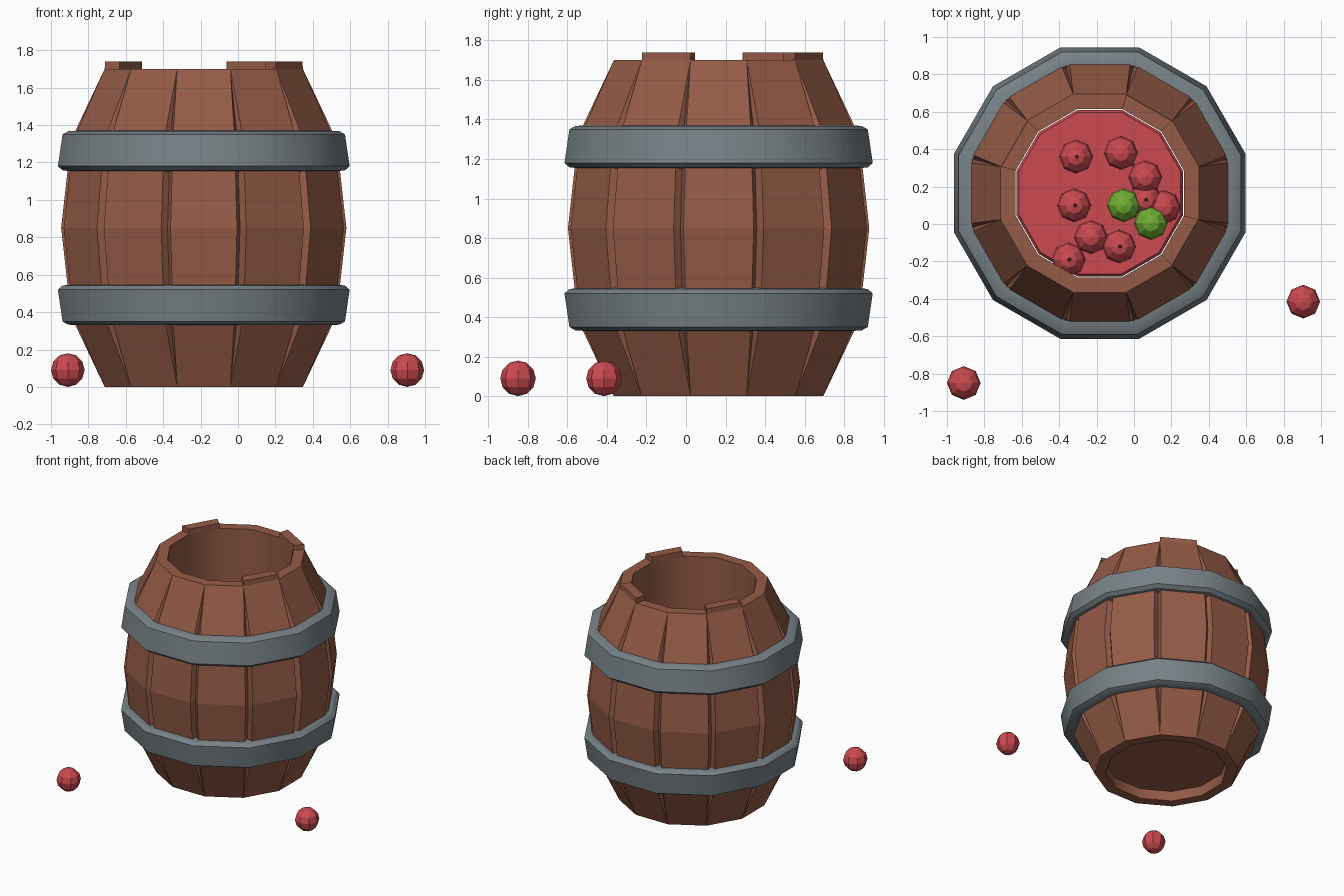
import bpy, bmesh, math
from mathutils import Matrix, Vector

if "Cube" in bpy.data.objects:
    bpy.data.objects.remove(bpy.data.objects["Cube"])

CX, CY = -0.183, 0.165          # barrel axis
N = 12
T = math.tan(math.pi / N)       # half side length per unit of apothem


def material(name, rgb):
    m = bpy.data.materials.new(name)
    m.diffuse_color = (*rgb, 1)
    m.use_nodes = True
    m.node_tree.nodes["Principled BSDF"].inputs["Base Color"].default_value = m.diffuse_color
    return m


WOOD = material("brown wood", (0.30, 0.105, 0.062))
IRON = material("grey iron", (0.185, 0.22, 0.24))
RED = material("red fruit", (0.60, 0.068, 0.08))
GREEN = material("green fruit", (0.16, 0.42, 0.033))
STEM = material("dark stem", (0.03, 0.015, 0.01))


def finish(bm, name, mat, loc, smooth=None):
    bmesh.ops.recalc_face_normals(bm, faces=bm.faces)
    me = bpy.data.meshes.new(name)
    bm.to_mesh(me)
    bm.free()
    me.materials.append(mat)
    ob = bpy.data.objects.new(name, me)
    bpy.context.collection.objects.link(ob)
    ob.location = loc
    if smooth:
        bpy.ops.object.select_all(action='DESELECT')
        ob.select_set(True)
        bpy.context.view_layer.objects.active = ob
        bpy.ops.object.shade_smooth_by_angle(angle=math.radians(smooth))
    return ob


def loft(bm, sections, closed_ring=False, caps=True):
    """Join equal closed sections with quads."""
    rows = [[bm.verts.new(p) for p in s] for s in sections]
    n = len(rows[0])
    pairs = list(zip(rows, rows[1:]))
    if closed_ring:
        pairs.append((rows[-1], rows[0]))
    for a, b in pairs:
        for i in range(n):
            bm.faces.new((a[i], a[(i + 1) % n], b[(i + 1) % n], b[i]))
    if caps and not closed_ring:
        bm.faces.new(rows[0])
        bm.faces.new(rows[-1])


def polygon(apothem, z):
    r = apothem / math.cos(math.pi / N)
    return [Vector((r * math.cos((i + .5) * 2 * math.pi / N),
                    r * math.sin((i + .5) * 2 * math.pi / N), z)) for i in range(N)]


# Staves: (height, apothem, outer width, groove depth)
PROFILE = [(0, .53, .284, .004), (.38, .71, .33, .04), (.85, .7625, .355, .04),
           (1.32, .71, .33, .04), (1.70, .53, .284, .004)]
INNER = 0.45


def stave_section(z, a, w, d):
    m = a - d
    return [Vector((INNER, -INNER * T, z)), Vector((m, -m * T, z)), Vector((a, -w / 2, z)),
            Vector((a, w / 2, z)), Vector((m, m * T, z)), Vector((INNER, INNER * T, z))]


for k in range(N):
    rows = list(PROFILE)
    if k in (2, 5, 11):                       # three longer staves
        rows.append((1.74, .527, .284, .004))
    bm = bmesh.new()
    loft(bm, [stave_section(*r) for r in rows])
    bm.transform(Matrix.Rotation(k * 2 * math.pi / N, 4, 'Z'))
    finish(bm, f"stave_{k + 1}", WOOD, (CX, CY, 0))

# Smooth inner wall
bm = bmesh.new()
loft(bm, [polygon(.446, .002), polygon(.446, 1.698)], caps=False)
bmesh.ops.reverse_faces(bm, faces=bm.faces)
finish(bm, "inner_wall", WOOD, (CX, CY, 0), 40)

# Iron hoops, the lower one mirrored about the middle
HOOP = [(.68, 1.37), (.725, 1.367), (.755, 1.35), (.78, 1.18), (.755, 1.158), (.68, 1.15)]
for name, flip in (("upper_hoop", False), ("lower_hoop", True)):
    bm = bmesh.new()
    loft(bm, [polygon(a, 1.70 - z if flip else z) for a, z in HOOP], closed_ring=True)
    finish(bm, name, IRON, (CX, CY, 0), 35)

# Barrel floor and the fill under the fruit
for name, z, mat in (("barrel_floor", .08, WOOD), ("fruit_fill", 1.08, RED)):
    bm = bmesh.new()
    loft(bm, [polygon(.445, z), polygon(.432, z + .02)])
    finish(bm, name, mat, (CX, CY, 0))


# Fruit: x, y, z, material, has stem
def fruit(name, x, y, z, mat, stem):
    bm = bmesh.new()
    bmesh.ops.create_uvsphere(bm, u_segments=8, v_segments=6, radius=.09)
    finish(bm, name, mat, (x, y, z))
    if stem:
        bm = bmesh.new()
        bmesh.ops.create_cone(bm, cap_ends=True, segments=6, radius1=.011, radius2=.011, depth=.02)
        finish(bm, name + "_stem", STEM, (x + .005, y, z + .09))


Z = 1.13
FRUITS = [(-.31, .36, Z, RED, True), (-.07, .38, Z, RED, False), (.06, .25, Z, RED, False),
          (-.32, .10, Z, RED, True), (.06, .13, Z - .02, RED, True), (.16, .09, Z - .02, RED, False),
          (-.23, -.07, Z, RED, False), (-.35, -.19, Z - .02, RED, True), (-.08, -.12, Z, RED, True),
          (-.055, .10, Z + .03, GREEN, False), (.09, .005, Z + .03, GREEN, False),
          (-.91, -.85, .09, RED, False), (.905, -.415, .09, RED, False)]
for i, f in enumerate(FRUITS):
    fruit(f"fruit_{i + 1}", *f)
